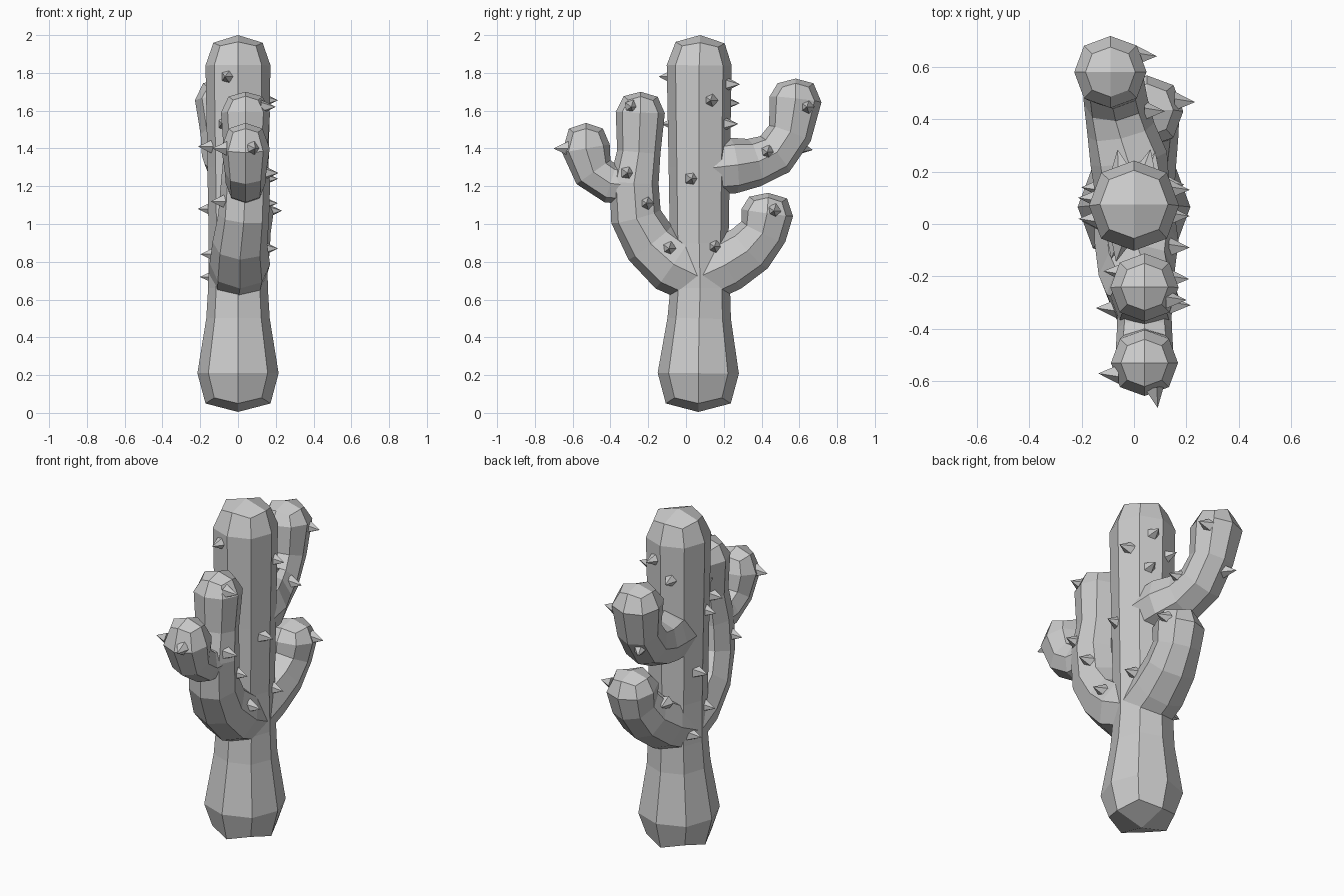
import bpy, bmesh, math
from mathutils import Vector
from mathutils.bvhtree import BVHTree

if "Cube" in bpy.data.objects:
    bpy.data.objects.remove(bpy.data.objects["Cube"])

mat = bpy.data.materials.new("plain grey")
mat.diffuse_color = (0.6, 0.6, 0.6, 1)
mat.use_nodes = True
mat.node_tree.nodes["Principled BSDF"].inputs["Base Color"].default_value = mat.diffuse_color

# Eight-sided ring: four axis points and four corners, slightly boxy
RING = [(1, 0), (.73, .73), (0, 1), (-.73, .73), (-1, 0), (-.73, -.73), (0, -1), (.73, -.73)]
all_verts, all_faces = [], []


def finish(name, bm):
    bmesh.ops.recalc_face_normals(bm, faces=bm.faces)
    me = bpy.data.meshes.new(name)
    bm.to_mesh(me)
    bm.free()
    me.materials.append(mat)
    ob = bpy.data.objects.new(name, me)
    bpy.context.collection.objects.link(ob)
    return ob


def tube(name, path, tip, foot=None):
    """Loft rings along path of (x, y, z, radius); close with four-quad caps."""
    bm = bmesh.new()
    pts = [Vector(p[:3]) for p in path]
    ends = [Vector(foot) if foot else pts[0]] + pts + [Vector(tip)]
    rings = []
    for i, p in enumerate(pts):
        t = (ends[i + 2] - ends[i]).normalized()
        u = Vector((1, 0, 0))
        u = (u - t * u.dot(t)).normalized()
        v = t.cross(u)
        # corners of the cap rings sink back a little towards the body
        sink = -.02 if i == len(pts) - 1 else .03 if (foot and i == 0) else 0
        rings.append([bm.verts.new(p + (u * a + v * b) * path[i][3] + t * sink * (k % 2))
                      for k, (a, b) in enumerate(RING)])
    for r, s in zip(rings, rings[1:]):
        for k in range(8):
            bm.faces.new((r[k], r[(k + 1) % 8], s[(k + 1) % 8], s[k]))
    caps = [(rings[-1], tip)] + ([(rings[0], foot)] if foot else [])
    for r, c in caps:
        cv = bm.verts.new(c)
        for k in range(0, 8, 2):
            bm.faces.new((cv, r[k], r[k + 1], r[(k + 2) % 8]))
    if not foot:
        bm.faces.new(rings[0])
    ob = finish(name, bm)
    base = len(all_verts)
    all_verts.extend(v.co.copy() for v in ob.data.vertices)
    all_faces.extend([base + i for i in f.vertices] for f in ob.data.polygons)


# Trunk
tube("trunk", [(0, .065, .05, .172), (0, .065, .21, .215), (0, .07, .5, .168),
               (0, .075, .66, .158), (0, .07, .9, .155), (0, .07, 1.3, .162),
               (0, .07, 1.84, .172), (0, .075, 1.96, .13)],
     (0, .075, 2), (0, .065, .005))

# Front arm and the small branch growing from it
tube("front_arm", [(0, .07, .72, .15), (.01, -.07, .79, .16), (.01, -.19, .90, .145),
                   (.03, -.265, 1.04, .135), (.04, -.275, 1.22, .13), (.04, -.25, 1.38, .115),
                   (.04, -.242, 1.59, .13), (.04, -.24, 1.675, .09)], (.04, -.24, 1.7))
tube("front_branch", [(.04, -.25, 1.2, .1), (.04, -.40, 1.215, .105), (.04, -.49, 1.275, .11),
                      (.04, -.53, 1.40, .128), (.04, -.53, 1.505, .09)], (.04, -.53, 1.535))

# Rear arms, upper and lower
tube("rear_upper_arm", [(0, .07, 1.29, .14), (-.02, .25, 1.31, .148), (-.05, .36, 1.325, .13),
                        (-.07, .47, 1.37, .122), (-.08, .55, 1.48, .118),
                        (-.09, .58, 1.66, .138), (-.09, .58, 1.745, .095)], (-.09, .58, 1.77))
tube("rear_lower_arm", [(0, .07, .72, .15), (.01, .22, .79, .15), (.03, .34, .87, .14),
                        (.045, .41, .96, .128), (.05, .43, 1.06, .138), (.05, .435, 1.14, .1)],
     (.05, .435, 1.165))

# Spines: rough place and pointing direction, dropped onto the surface
tree = BVHTree.FromPolygons(all_verts, all_faces)
SPINES = {
    (1, 0, 0): [(.2, -.29, 1.62), (.2, -.31, 1.27), (.2, -.21, 1.11), (.2, -.09, .87),
                (.2, .15, .88), (.2, .03, 1.24), (.2, .13, 1.655), (.1, .43, 1.38),
                (.1, .64, 1.62), (.2, .465, 1.07)],
    (-1, 0, 0): [(-.2, .14, .72), (-.2, .01, .84), (-.2, .1, 1.08), (-.2, .02, 1.41),
                 (-.15, -.32, 1.12), (-.15, -.18, 1.4), (-.15, -.57, 1.4)],
    (-.2, -1, 0): [(-.07, -.15, 1.78), (-.08, -.1, 1.53)],
    (.2, -1, 0): [(.09, -.7, 1.4)],
    (.2, 1, 0): [(.06, .27, 1.74), (.08, .27, 1.53)],
    (-.2, 1, 0): [(-.06, .27, 1.64), (-.07, .27, .95)],
    (-.5, 1, -.2): [(-.16, .68, 1.39)],
}
bm = bmesh.new()
for d, spots in SPINES.items():
    d = Vector(d).normalized()
    for s in spots:
        hit = tree.ray_cast(Vector(s) + d * .03, -d, .4)[0]
        if hit is None:
            continue
        q = d.to_track_quat('Z', 'Y')
        ring = [bm.verts.new(hit + q @ Vector((.04 * math.cos(k * math.tau / 5),
                                               .04 * math.sin(k * math.tau / 5), -.012)))
                for k in range(5)]
        top = bm.verts.new(hit + d * .066)
        bm.faces.new(ring)
        for k in range(5):
            bm.faces.new((ring[k], ring[(k + 1) % 5], top))
finish("spines", bm)
